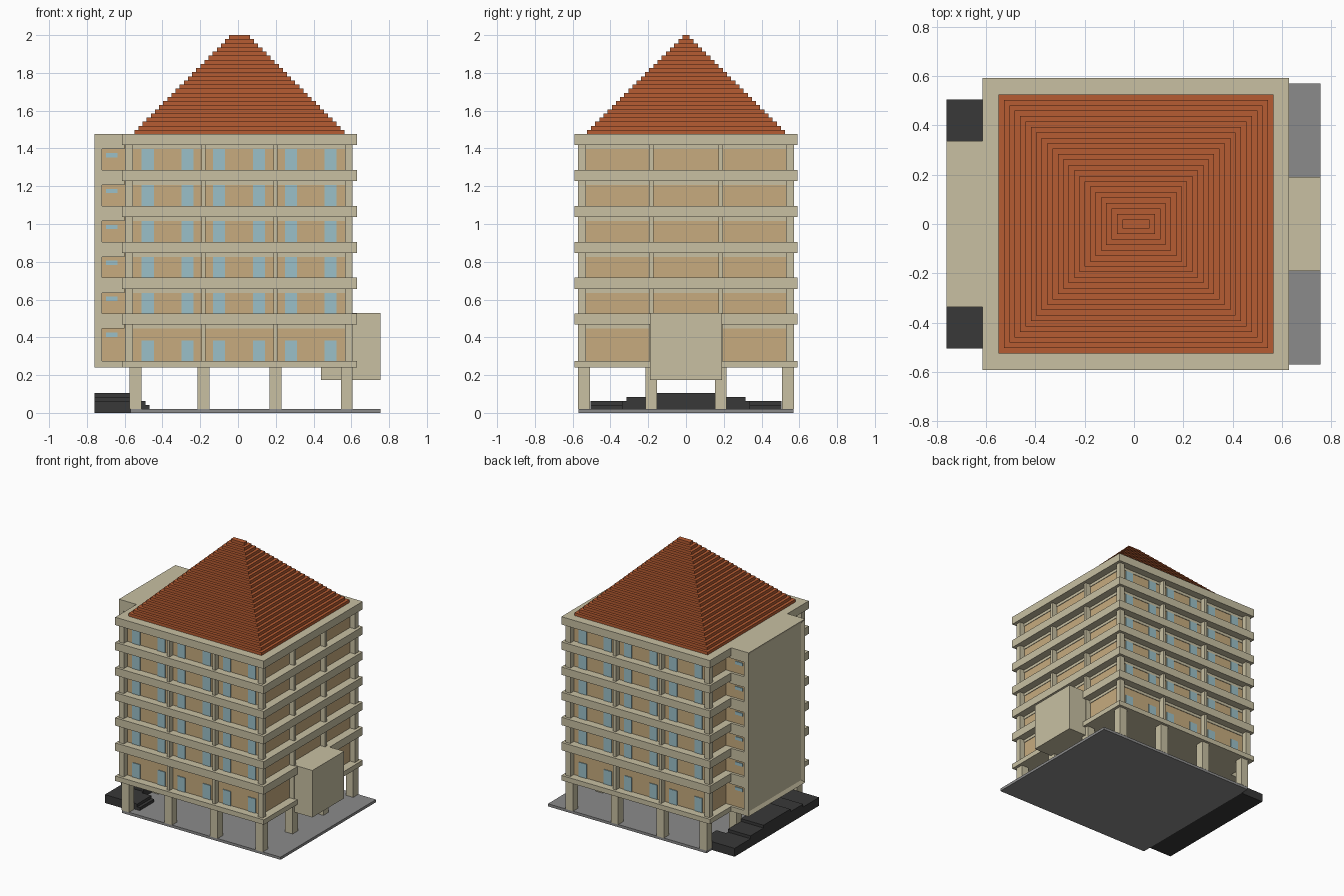
import bpy, bmesh

if "Cube" in bpy.data.objects:
    bpy.data.objects.remove(bpy.data.objects["Cube"])


def material(name, rgb):
    m = bpy.data.materials.new(name)
    m.diffuse_color = (*rgb, 1)
    m.use_nodes = True
    m.node_tree.nodes["Principled BSDF"].inputs["Base Color"].default_value = m.diffuse_color
    return m


CREAM = material("cream_concrete", (0.58, 0.53, 0.365))
TAN = material("tan_wall", (0.57, 0.41, 0.21))
GLASS = material("pale_blue_glass", (0.33, 0.53, 0.58))
ROOF = material("terracotta", (0.47, 0.107, 0.032))
GREY = material("grey_paving", (0.26, 0.26, 0.26))
BLACK = material("dark_stone", (0.04, 0.04, 0.04))


def boxes(name, mat, items):
    """One object made of boxes given as (x0, x1, y0, y1, z0, z1)."""
    bm = bmesh.new()
    for x0, x1, y0, y1, z0, z1 in items:
        vs = bmesh.ops.create_cube(bm, size=1)["verts"]
        for v in vs:
            v.co = (x1 if v.co.x > 0 else x0,
                    y1 if v.co.y > 0 else y0,
                    z1 if v.co.z > 0 else z0)
    me = bpy.data.meshes.new(name)
    bm.to_mesh(me)
    bm.free()
    me.materials.append(mat)
    ob = bpy.data.objects.new(name, me)
    bpy.context.collection.objects.link(ob)
    return ob


def both_sides(items):
    """Repeat boxes mirrored in y."""
    return items + [(a, b, -d, -c, e, f) for a, b, c, d, e, f in items]


# Storey levels: (bottom, top) of each projecting band
BANDS = [(0.239, 0.276)] + [(0.467 + 0.19 * i, 0.526 + 0.19 * i) for i in range(6)]
STOREYS = [(BANDS[i][1], BANDS[i + 1][0]) for i in range(6)]
WX0, WX1, WY = -0.555, 0.567, 0.53
BEAM = 0.021

# Ground paving and the stepped entrance
boxes("ground_slab", GREY, [(-0.57, 0.755, -0.57, 0.57, 0, 0.02)])
boxes("entrance_steps", BLACK, [(-0.76, -0.57, -y, y, z0, z1) for y, z0, z1 in
                                [(0.505, 0, 0.063), (0.315, 0.063, 0.085), (0.16, 0.085, 0.106)]])
boxes("inner_steps", BLACK, both_sides([(-0.57, -0.49, 0.335, 0.505, 0.02, 0.063),
                                        (-0.49, -0.468, 0.335, 0.505, 0.02, 0.042)]))

# Ground floor stilts around the perimeter
XS, YS = (-0.543, -0.183, 0.198, 0.576), (-0.54, -0.184, 0.184, 0.54)
boxes("stilts", CREAM, [(x - 0.031, x + 0.031, y - 0.031, y + 0.031, 0.02, 0.24)
                        for i, x in enumerate(XS) for j, y in enumerate(YS)
                        if i in (0, 3) or j in (0, 3)])

# Main walls, projecting bands and the beams under them
boxes("walls", TAN, [(WX0, WX1, -WY, WY, a, b - BEAM) for a, b in STOREYS])
boxes("floor_bands", CREAM, [(-0.613, 0.629, -0.591, 0.591, a, b) for a, b in BANDS])
boxes("beams", CREAM, [(WX0 - 0.004, WX1 + 0.004, -WY - 0.004, WY + 0.004, b - BEAM, b)
                       for a, b in STOREYS])

# Upper columns: square at corners, slim in between
cols = []
for a, b in STOREYS:
    for x0, x1 in ((-0.597, WX0), (WX1, 0.607)):
        cols += both_sides([(x0, x1, WY, 0.571, a, b)])
        cols += both_sides([(x0, x1, 0.173, 0.195, a, b)])
    for x in (-0.183, 0.198):
        cols += both_sides([(x - 0.011, x + 0.011, WY, 0.571, a, b)])
boxes("columns", CREAM, cols)

# Windows on front and back
wins = []
for i, (a, b) in enumerate(STOREYS):
    top = 0.384 if i == 0 else b - BEAM
    for x in (-0.478, -0.267, -0.1, 0.112, 0.281, 0.49):
        wins += both_sides([(x - 0.032, x + 0.032, WY, WY + 0.006, a, top)])
boxes("windows", GLASS, wins)

# Left service tower: framed end wall, tan core, cream storey bands, slot windows
end = boxes("tower_end_wall", CREAM, [(-0.76, -0.72, -0.337, 0.337, 0.239, 1.476)])
bm = bmesh.new()
bm.from_mesh(end.data)
bm.normal_update()
face = [f for f in bm.faces if f.normal.x < -0.9]
bmesh.ops.inset_region(bm, faces=face, thickness=0.035)
for v in face[0].verts:
    v.co.x += 0.015
bm.to_mesh(end.data)
bm.free()
boxes("tower_core", TAN, [(-0.72, -0.55, -0.317, 0.317, 0.25, 1.45)])
boxes("tower_bands", CREAM, [(-0.72, -0.6, -0.337, 0.337, a - (BEAM if i else 0), b)
                             for i, (a, b) in enumerate(BANDS)])
boxes("tower_windows", GLASS, both_sides(
    [(-0.698, -0.637, 0.317, 0.323, b - BEAM - 0.043, b - BEAM - 0.02) for a, b in STOREYS]))

# Box bay on the right side
boxes("side_bay", CREAM, [(0.44, 0.755, -0.19, 0.19, 0.175, 0.53)])

# Stepped pyramid roof
N = 24
roof = []
for i in range(N):
    t = i / (N - 1)
    hx, hy = 0.557 + (0.055 - 0.557) * t, 0.525 + (0.019 - 0.525) * t
    z = 1.476 + 0.524 * i / N
    roof.append((0.008 - hx, 0.008 + hx, -hy, hy, z, z + 0.524 / N))
boxes("stepped_roof", ROOF, roof)
